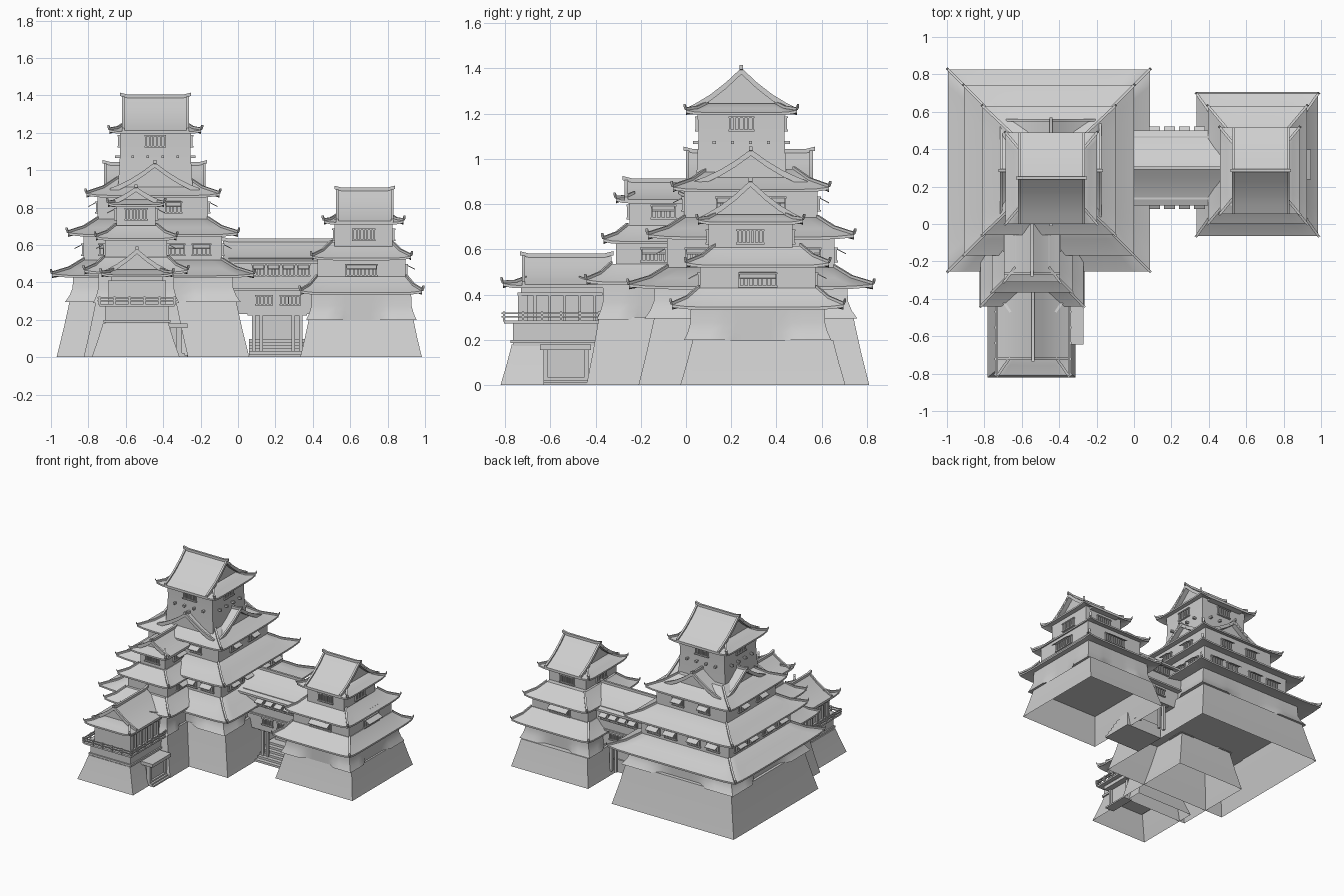
import bpy, bmesh, math
from mathutils import Vector

if "Cube" in bpy.data.objects:
    bpy.data.objects.remove(bpy.data.objects["Cube"])

grey = bpy.data.materials.new("plaster grey")
grey.use_nodes = True
COLOR = (0.62, 0.62, 0.62, 1)
grey.diffuse_color = COLOR
grey.node_tree.nodes["Principled BSDF"].inputs["Base Color"].default_value = COLOR
parts = {}


def skin(name, rings, floor=True):
    """Join equal closed rings of points into a solid, or a shell without floor."""
    bm = parts.setdefault(name, bmesh.new())
    rows = [[bm.verts.new(p) for p in r] for r in rings]
    n = len(rows[0])
    for a, b in zip(rows, rows[1:]):
        for i in range(n):
            j = (i + 1) % n
            bm.faces.new((a[i], a[j], b[j], b[i]))
    if floor:
        bm.faces.new(rows[0])
    bm.faces.new(rows[-1])


def loft(name, c, rings, notch=None, floor=True, n=12):
    """Stack rectangular rings (half x, half y, z, corner lift); notch limits mid sides."""
    corners = ((-1, -1), (1, -1), (1, 1), (-1, 1))
    out = []
    for hx, hy, z, lift in rings:
        ring = []
        for k, a in enumerate(corners):
            b = corners[(k + 1) % 4]
            for i in range(n):
                t = i / n
                x, y = hx * (a[0] + (b[0] - a[0]) * t), hy * (a[1] + (b[1] - a[1]) * t)
                if notch and abs(2 * t - 1) < 0.4:
                    x = max(-notch[0], min(notch[0], x))
                    y = max(-notch[1], min(notch[1], y))
                ring.append((c[0] + x, c[1] + y, z + lift * abs(2 * t - 1) ** 8))
        out.append(ring)
    skin(name, out, floor)


def box(name, x0, x1, y0, y1, z0, z1):
    skin(name, [[(x0, y0, z), (x1, y0, z), (x1, y1, z), (x0, y1, z)] for z in (z0, z1)])


def sweep(name, pts, w, h):
    """Rectangular beam along a path that lies in one vertical plane."""
    pts = [Vector(p) for p in pts]
    d = pts[-1] - pts[0]
    s = Vector((-d.y, d.x, 0)).normalized() * w / 2
    up = Vector((0, 0, h))
    skin(name, [[p - s, p + s, p + s + up, p - s + up] for p in pts])


def roof(name, c, wall, eave, z, top, rise, lift=0.01):
    """Concave skirt roof with hip ridges turned up at the corners."""
    mid = [top[i] + (eave[i] - top[i]) * 0.45 for i in (0, 1)]
    loft(name, c, [(*wall, z + 0.01, 0), (*eave, z - 0.012, lift), (*eave, z, lift),
                   (*mid, z + rise * 0.45, 0), (*top, z + rise, 0)])
    for sx in (-1, 1):
        for sy in (-1, 1):
            p = [(c[0] + sx * e[0], c[1] + sy * e[1], zz) for e, zz in
                 ((top, z + rise), (mid, z + rise * 0.45), (eave, z + lift))]
            tip = (p[2][0] + sx * 0.006, p[2][1] + sy * 0.006, z + lift + 0.015)
            sweep(name + " hip ridges", p + [tip], 0.014, 0.012)


def prism(name, poly, u0, u1, axis):
    skin(name, [[(u, v, z) if axis == "x" else (v, u, z) for v, z in poly] for u in (u0, u1)])


def gable(name, v0, u0, u1, axis, half, z0, peak, ends=(1, 1)):
    """Concave gable roof; ridge runs along axis from u0 to u1."""
    curve = [(1, 0), (0.8, 0.14), (0.55, 0.35), (0.28, 0.64), (0, 1)]
    side = [(half * a, z0 + (peak - z0) * b) for a, b in curve]
    line = [(v0 - v, z) for v, z in side] + [(v0 + v, z) for v, z in side[-2::-1]]
    low = [(v, z - 0.016) for v, z in line]
    prism(name, line + low[::-1], u0, u1, axis)
    prism(name + " walls", low, u0 + 0.035, u1 - 0.035, axis)
    at = (lambda u, v, z: (u, v, z)) if axis == "x" else (lambda u, v, z: (v, u, z))
    sweep(name + " ridge", [at(u0 - 0.01, v0, peak + 0.006), at(u0 + 0.03, v0, peak - 0.004),
                            at(u1 - 0.03, v0, peak - 0.004), at(u1 + 0.01, v0, peak + 0.006)], 0.016, 0.018)
    for u, on in zip((u0 + 0.006, u1 - 0.006), ends):
        for s in (-1, 1) if on else ():
            path = [at(u, v0 + s * v, z - 0.004) for v, z in side]
            sweep(name + " verges", path, 0.014, 0.016)


def window(face, a, pos, z, w, h=0.05, shutter=True):
    """Barred window centred at a along the wall plane pos, facing one side."""
    on_x = face in "LR"
    s = 1 if face in "LB" else -1

    def put(a0, a1, depth, z0, z1):
        d = sorted((pos - s * 0.01, pos + s * depth))
        box("window bars", *((*d, a0, a1) if on_x else (a0, a1, *d)), z0, z1)
    for edge in (z - h / 2 - 0.008, z + h / 2):
        put(a - w / 2 - 0.008, a + w / 2 + 0.008, 0.014, edge, edge + 0.008)
    n = max(3, round(w / 0.02))
    for i in range(n + 1):
        b = a - w / 2 + w * i / n
        put(b - 0.004, b + 0.004, 0.01, z - h / 2, z + h / 2)
    if shutter:
        ends = [(pos, z + h / 2 + 0.004), (pos + s * 0.05, z + h / 2 - 0.022)]
        sweep("window shutters", [(d, a, q) if on_x else (a, d, q) for d, q in ends], w, 0.005)


def windows_round(c, hx, hy, z, w, offsets=(0,), shutter=True):
    for o in offsets:
        for s, fy, fx in ((-1, "F", "R"), (1, "B", "L")):
            window(fy, c[0] + o, c[1] + s * hy, z, w, shutter=shutter)
            window(fx, c[1] + o, c[0] + s * hx, z, w, shutter=shutter)


def storey(name, c, hx, hy, z0, z1, flare=0.0):
    """Wall block; flared corners leave a recess in the middle of each side."""
    rings = [(hx + flare * f, hy + flare * f, z0 + dz, 0) for f, dz in ((1, 0), (0.45, 0.035), (0.1, 0.075))]
    loft(name, c, rings + [(hx, hy, z1, 0)], notch=(hx, hy))


def stone(name, c, low, top, z):
    mid = [top[i] + (low[i] - top[i]) * 0.47 for i in (0, 1)]
    loft(name, c, [(*low, 0, 0), (*mid, z / 2, 0), (*top, z, 0)], floor=False)


# Main keep
K = (-0.455, 0.287)
stone("keep stone base", (-0.455, 0.3), (0.515, 0.51), (0.445, 0.44), 0.3)
storey("keep walls", K, 0.425, 0.425, 0.295, 0.45, 0.045)
roof("keep lower roof", K, (0.42, 0.42), (0.54, 0.54), 0.435, (0.37, 0.37), 0.085)
storey("keep walls", K, 0.37, 0.37, 0.5, 0.67)
roof("keep middle roof", K, (0.37, 0.37), (0.455, 0.455), 0.655, (0.295, 0.295), 0.085)
storey("keep walls", K, 0.295, 0.295, 0.72, 0.88)
roof("keep upper roof", K, (0.29, 0.29), (0.355, 0.345), 0.865, (0.19, 0.19), 0.09)
gable("keep side gables", K[1], -0.715, -0.175, "x", 0.25, 0.89, 1.03)
gable("keep front gables", K[0] + 0.01, 0.0, 0.56, "y", 0.24, 0.89, 1.03)
windows_round(K, 0.37, 0.37, 0.575, 0.09, (-0.24, -0.08, 0.12, 0.26))
windows_round(K, 0.295, 0.295, 0.8, 0.08, (-0.11, 0.11))

# Keep top storey
T = (-0.442, 0.245)
loft("keep top walls", T, [(0.2, 0.2, 0.9, 0), (0.188, 0.19, 1.1, 0), (0.19, 0.195, 1.22, 0)])
roof("keep top roof", T, (0.19, 0.19), (0.245, 0.245), 1.205, (0.165, 0.15), 0.04)
gable("keep top gable", T[1], -0.62, -0.262, "x", 0.245, 1.212, 1.39)
windows_round(T, 0.189, 0.192, 1.155, 0.1, shutter=False)
for o in (-0.12, -0.04, 0.04, 0.12):
    box("keep pegs", T[0] + o - 0.007, T[0] + o + 0.007, T[1] - 0.215, T[1] + 0.215, 1.065, 1.079)
    box("keep pegs", T[0] - 0.215, T[0] + 0.215, T[1] + o - 0.007, T[1] + o + 0.007, 1.065, 1.079)

# Front tower leaning on the keep
F = (-0.545, -0.13)
stone("front tower stone base", F, (0.28, 0.31), (0.215, 0.255), 0.3)
storey("front tower walls", F, 0.2, 0.235, 0.29, 0.48, 0.03)
roof("front tower lower roof", F, (0.2, 0.23), (0.275, 0.31), 0.455, (0.17, 0.2), 0.08)
storey("front tower walls", F, 0.165, 0.18, 0.52, 0.66)
roof("front tower middle roof", F, (0.16, 0.18), (0.215, 0.235), 0.635, (0.11, 0.13), 0.07)
storey("front tower walls", F, 0.105, 0.12, 0.69, 0.83)
roof("front tower upper roof", F, (0.1, 0.12), (0.15, 0.18), 0.815, (0.09, 0.1), 0.03)
gable("front tower gable", F[0], -0.27, 0.05, "y", 0.15, 0.82, 0.9, (1, 0))
window("F", F[0], F[1] - 0.12, 0.765, 0.11, shutter=False)
for f, s in (("L", 1), ("R", -1)):
    window(f, -0.1, F[0] + s * 0.105, 0.765, 0.1)
    window(f, -0.14, F[0] + s * 0.165, 0.575, 0.11)

# Gatehouse with balcony
G = (-0.54, -0.59)
stone("gatehouse stone base", (-0.547, -0.57), (0.235, 0.25), (0.175, 0.2), 0.18)
box("gatehouse walls", -0.71, -0.37, -0.765, -0.36, 0.17, 0.28)
box("gatehouse walls", -0.68, -0.4, -0.73, -0.36, 0.28, 0.45)
box("gatehouse trim", -0.72, -0.36, -0.775, -0.37, 0.185, 0.2)
box("gatehouse trim", -0.695, -0.385, -0.745, -0.37, 0.395, 0.41)
box("balcony floor", -0.74, -0.34, -0.805, -0.38, 0.272, 0.285)
for z in (0.298, 0.314):
    box("balcony rails", -0.75, -0.33, -0.809, -0.801, z, z + 0.007)
    for x in (-0.74, -0.34):
        box("balcony rails", x - 0.004, x + 0.004, -0.815, -0.38, z, z + 0.007)
for i in range(6):
    x, y = -0.74 + 0.08 * i, -0.805 + 0.084 * i
    for px in (-0.74, -0.34):
        box("balcony posts", px - 0.005, px + 0.005, y - 0.005, y + 0.005, 0.28, 0.325)
    box("balcony posts", x - 0.005, x + 0.005, -0.81, -0.8, 0.28, 0.325)
    cx, cy = -0.68 + 0.056 * i, -0.735 + 0.066 * i
    box("gatehouse columns", cx - 0.007, cx + 0.007, -0.742, -0.7, 0.285, 0.41)
    box("gatehouse columns", -0.692, -0.388, cy - 0.007, cy + 0.007, 0.285, 0.41)
roof("gatehouse roof", G, (0.14, 0.15), (0.19, 0.22), 0.44, (0.12, 0.12), 0.03)
gable("gatehouse gable", G[0], -0.725, -0.33, "y", 0.19, 0.445, 0.568, (1, 0))

# Side gate of the gatehouse
for y in (-0.62, -0.44):
    box("side gate frame", -0.33, -0.3, y - 0.01, y + 0.01, 0, 0.16)
box("side gate frame", -0.38, -0.27, -0.645, -0.42, 0.155, 0.18)
box("side gate doors", -0.36, -0.315, -0.61, -0.45, 0.02, 0.155)
for i in range(3):
    box("side gate steps", -0.34, -0.27 - 0.015 * i, -0.63, -0.43, 0.011 * i, 0.011 * (i + 1))

# Right tower
R = (0.66, 0.317)
U = (0.672, 0.285)
stone("right tower stone base", (0.658, 0.34), (0.325, 0.365), (0.28, 0.31), 0.2)
storey("right tower walls", R, 0.265, 0.295, 0.2, 0.36, 0.03)
roof("right tower lower roof", R, (0.26, 0.29), (0.325, 0.38), 0.345, (0.24, 0.26), 0.085)
storey("right tower walls", R, 0.235, 0.255, 0.41, 0.55)
roof("right tower middle roof", R, (0.23, 0.25), (0.265, 0.315), 0.53, (0.16, 0.19), 0.085)
storey("right tower walls", U, 0.155, 0.185, 0.58, 0.74)
roof("right tower top roof", U, (0.15, 0.18), (0.213, 0.232), 0.72, (0.145, 0.15), 0.035)
gable("right tower gable", U[1], 0.525, 0.83, "x", 0.232, 0.727, 0.893)
windows_round(R, 0.235, 0.255, 0.465, 0.16)
windows_round(U, 0.155, 0.185, 0.655, 0.11, shutter=False)

# Corridor over the gate
box("corridor walls", -0.05, 0.48, 0.13, 0.47, 0.36, 0.53)
box("corridor walls", -0.05, 0.48, 0.16, 0.44, 0.23, 0.37)
box("corridor sill", -0.05, 0.48, 0.12, 0.48, 0.355, 0.367)
gable("corridor roof", 0.3, -0.08, 0.52, "x", 0.2, 0.515, 0.62, (0, 0))
for x in (0.11, 0.19, 0.27, 0.35):
    window("F", x, 0.13, 0.465, 0.06)
    window("B", x, 0.47, 0.465, 0.06)
for x, w in ((0.14, 0.08), (0.28, 0.1)):
    window("F", x, 0.16, 0.305, w, 0.04, False)
    window("B", x, 0.44, 0.305, w, 0.04, False)
for y in (0.18, 0.42):
    for x in (0.085, 0.125, 0.295, 0.335):
        box("gate columns", x - 0.009, x + 0.009, y - 0.009, y + 0.009, 0.03, 0.24)
    box("gate columns", 0.05, 0.37, y - 0.012, y + 0.012, 0.222, 0.245)
box("gate doors", 0.08, 0.34, 0.33, 0.35, 0.09, 0.235)
for i in range(6):
    box("gate stairs", 0.06, 0.36, 0.12 + 0.03 * i, 0.36, 0.016 * i, 0.016 * (i + 1))

# Finish every part
for name, bm in parts.items():
    bmesh.ops.recalc_face_normals(bm, faces=bm.faces)
    me = bpy.data.meshes.new(name)
    bm.to_mesh(me)
    me.materials.append(grey)
    ob = bpy.data.objects.new(name.replace(" ", "_"), me)
    bpy.context.collection.objects.link(ob)
    bpy.ops.object.select_all(action="DESELECT")
    ob.select_set(True)
    bpy.context.view_layer.objects.active = ob
    bpy.ops.object.shade_smooth_by_angle(angle=math.radians(35))
